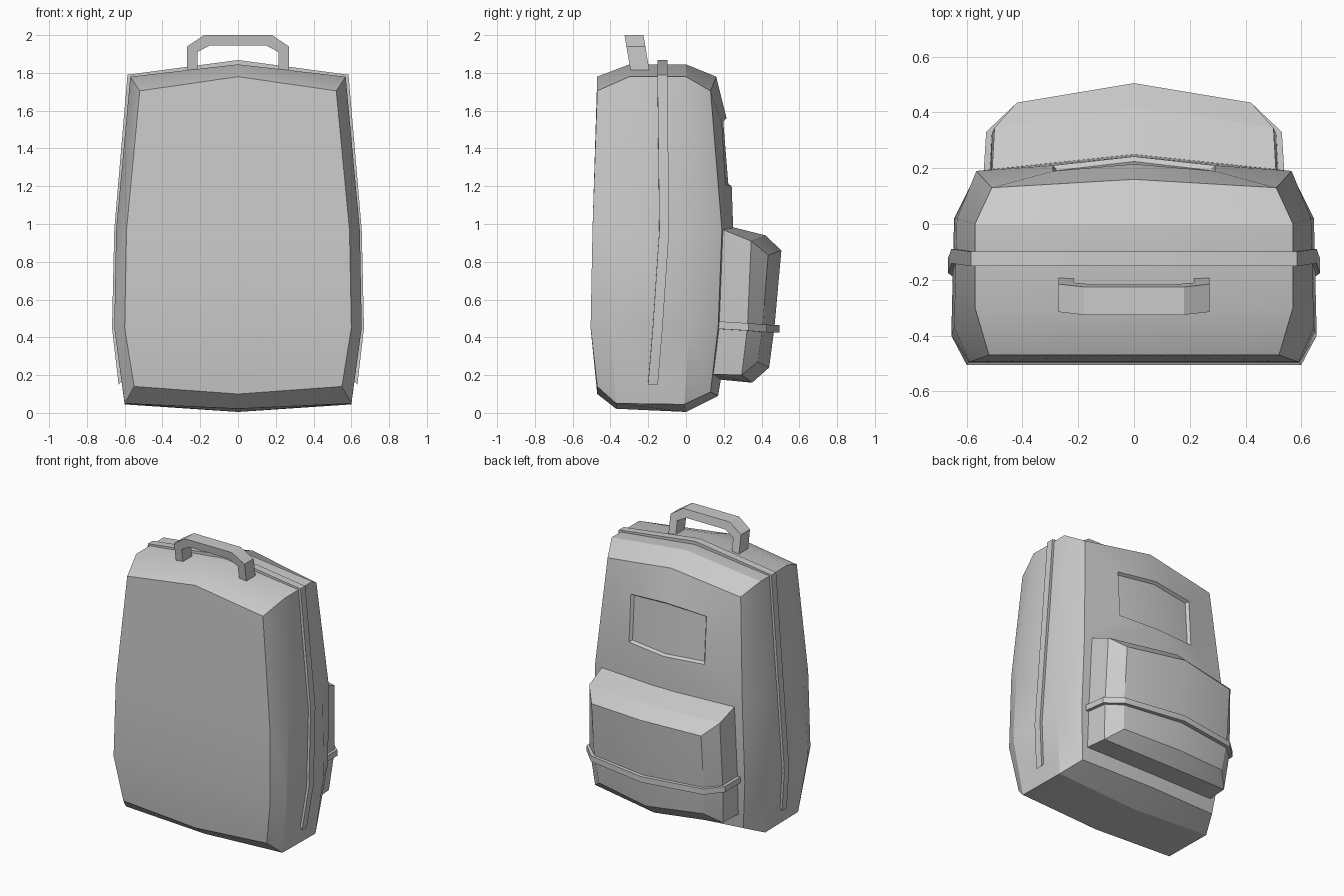
import bpy
import bmesh
from mathutils import Vector

old = bpy.data.objects.get("Cube")
if old:
    bpy.data.objects.remove(old, do_unlink=True)

grey = bpy.data.materials.new("plain grey")
grey.use_nodes = True
COLOR = (0.6, 0.6, 0.6, 1)
grey.diffuse_color = COLOR
grey.node_tree.nodes["Principled BSDF"].inputs["Base Color"].default_value = COLOR


def finish(name, faces):
    """Make a half object from polygons, weld it and mirror it across x = 0."""
    bm = bmesh.new()
    for face in faces:
        bm.faces.new([bm.verts.new(p) for p in face])
    bmesh.ops.remove_doubles(bm, verts=bm.verts, dist=0.0005)
    # close the mirror plane for a moment so normals can be made consistent
    mirrored = bmesh.ops.duplicate(bm, geom=bm.verts[:] + bm.edges[:] + bm.faces[:])["geom"]
    for v in mirrored:
        if isinstance(v, bmesh.types.BMVert):
            v.co.x = -v.co.x
    bmesh.ops.reverse_faces(bm, faces=[f for f in mirrored if isinstance(f, bmesh.types.BMFace)])
    bmesh.ops.remove_doubles(bm, verts=bm.verts, dist=0.0005)
    bmesh.ops.recalc_face_normals(bm, faces=bm.faces)
    mesh = bpy.data.meshes.new(name)
    bm.to_mesh(mesh)
    bm.free()
    obj = bpy.data.objects.new(name, mesh)
    bpy.context.collection.objects.link(obj)
    mesh.materials.append(grey)
    bpy.ops.object.select_all(action="DESELECT")
    obj.select_set(True)
    bpy.context.view_layer.objects.active = obj
    bpy.ops.object.shade_smooth_by_angle(angle=0.44)
    return obj


def loft(rings, closed=False):
    """Quads between neighbouring rings of points."""
    faces = []
    for a, b in zip(rings, rings[1:]):
        n = len(a)
        for i in range(n if closed else n - 1):
            j = (i + 1) % n
            faces.append([a[i], a[j], b[j], b[i]])
    return faces


def cap(ring, centres):
    """Quads from the centre line to the edge of a half ring."""
    middle = [ring[0]] + centres + [ring[-1]]
    return loft([middle, ring[1:-1]])


def band(name, outer, inner, half_width):
    """Flat strip along a path, with a closed outer end."""
    w = Vector(half_width)
    rings = []
    for o, i in zip(outer, inner):
        o, i = Vector(o), Vector(i)
        rings.append([o - w, o + w, i + w, i - w])
    finish(name, loft(rings, closed=True) + [rings[-1]])


def shrink(path, centre, factor):
    return [Vector(centre).lerp(Vector(p), factor) for p in path]


# Main bag: half outlines from front to back, each from top to bottom
front = [(0, -.47, 1.78), (.52, -.47, 1.705), (.59, -.495, .97),
         (.6, -.505, .45), (.55, -.47, .14), (0, -.47, .1)]
front_side = [(0, -.3, 1.845), (.57, -.3, 1.78), (.645, -.37, .97),
              (.655, -.4, .45), (.6, -.37, .05), (0, -.37, .022)]
back_side = [(0, 0, 1.845), (.57, 0, 1.78), (.635, .02, .97),
             (.645, .02, .45), (.6, -.01, .045), (0, 0, .005)]
back = [(0, .16, 1.78), (.51, .13, 1.705), (.565, .19, .97),
        (.57, .17, .45), (.53, .13, .11), (0, .17, .09)]
back_mid = (0, .25, .97)
body = loft([front, front_side, back_side, back])
body += cap(front, [(0, -.495, .97), (0, -.505, .45)])
body += cap(back, [back_mid, (0, .23, .45)])[1:]

# Recessed panel in the upper back
panel = [(0, .215, 1.56), (.29, .19, 1.535), (.29, .21, 1.21), (0, .242, 1.2)]
floor = [(x * .95, y - .018, 1.375 + (z - 1.375) * .93) for x, y, z in panel]
body += loft([back[:3] + [back_mid], panel, floor]) + [floor]
finish("bag_body", body)

# Back pocket
pocket_root = [(0, .22, .99), (.51, .17, .98), (.52, .15, .45), (.505, .12, .205), (0, .14, .18)]
pocket_edge = [(0, .42, .94), (.5, .345, .91), (.51, .325, .45), (.49, .295, .2), (0, .35, .16)]
pocket_face = [(0, .505, .86), (.42, .435, .835), (.42, .405, .45), (.4, .38, .27), (0, .44, .24)]
finish("back_pocket", loft([pocket_root, pocket_edge, pocket_face])
       + cap(pocket_face, [(0, .468, .45)]))

# Strap around the pocket
strap = [(0, .495, .445), (.43, .425, .447), (.53, .33, .455), (.54, .17, .465)]
band("pocket_strap", strap, shrink(strap, (0, .1, .455), .9), (0, 0, .02))

# Zip band over the top and down both sides
zip_path = [(0, -.125, 1.868), (.585, -.125, 1.79), (.655, -.115, .97),
            (.667, -.15, .45), (.632, -.175, .15)]
band("zip_band", zip_path, shrink(zip_path, (0, -.14, .9), .92), (0, .026, 0))

# Carry handle, leaning towards the front
def lean(points):
    return [(x, -.245 - (z - 1.82) * .17, z) for x, z in points]


band("carry_handle",
     lean([(0, 2), (.18, 2), (.27, 1.94), (.27, 1.8)]),
     lean([(0, 1.945), (.15, 1.945), (.215, 1.91), (.215, 1.8)]), (0, .05, 0))
